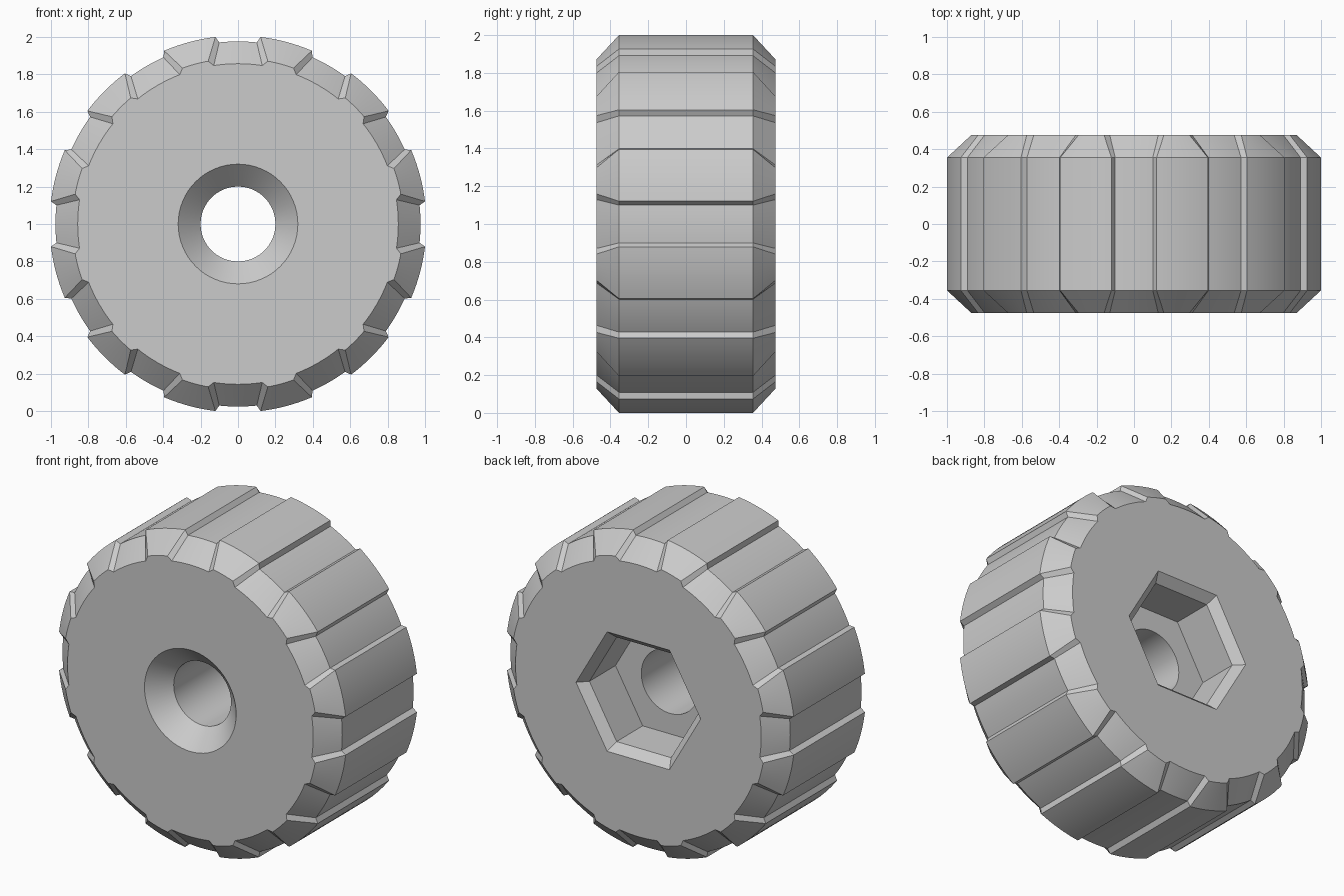
import bpy, bmesh
from math import sin, cos, radians

cube = bpy.data.objects.get("Cube")
if cube:
    bpy.data.objects.remove(cube)

HALF = 0.475      # half thickness of the wheel
SHOULDER = 0.355  # where the end chamfers start
TEETH = 12

bm = bmesh.new()


def ring(polar, y):
    """Closed loop of (angle, radius) points in a plane of constant y."""
    return [bm.verts.new((r * sin(radians(a)), y, 1 + r * cos(radians(a))))
            for a, r in polar]


def circle(radius, count, start=0):
    return [(start + 360 * i / count, radius) for i in range(count)]


def toothed(floor_r, floor_a, ridge_r, ridge_a, steps=8):
    """Outline of alternating groove floors and raised ridges."""
    pitch = 360 / TEETH
    points = []
    for k in range(TEETH):
        for centre, half, r in ((0, floor_a, floor_r), (pitch / 2, pitch / 2 - ridge_a, ridge_r)):
            points += [(k * pitch + centre + half * (2 * i / steps - 1), r)
                       for i in range(steps + 1)]
    return points


def skin(a, b):
    n = len(a)
    for i in range(n):
        j = (i + 1) % n
        bm.faces.new((a[i], a[j], b[j], b[i]))


def fill_between(outer, inner):
    """Flat face with a hole."""
    edges = [bm.edges.get((loop[i - 1], loop[i]))
             for loop in (outer, inner) for i in range(len(loop))]
    bmesh.ops.triangle_fill(bm, edges=edges, use_beauty=True)


# Grooved rim with chamfered ends
mid = toothed(0.976, 5.9, 1.007, 6.9)
end = toothed(0.857, 8.7, 0.885, 10.4)
rim = [ring(end, -HALF), ring(mid, -SHOULDER), ring(mid, SHOULDER), ring(end, HALF)]

# Countersunk bore, then hexagonal pocket with a bevelled mouth
floor_y = HALF - 0.315
bore = [ring(circle(0.32, 64), -HALF), ring(circle(0.2, 64), -HALF + 0.12),
        ring(circle(0.2, 64), floor_y)]
pocket = [ring(circle(0.38, 6, 30), floor_y), ring(circle(0.38, 6, 30), HALF - 0.055),
          ring(circle(0.435, 6, 30), HALF)]

for loops in (rim, bore, pocket):
    for a, b in zip(loops, loops[1:]):
        skin(a, b)

# Front face, pocket floor and back face
fill_between(rim[0], bore[0])
fill_between(pocket[0], bore[-1])
fill_between(rim[-1], pocket[-1])
bmesh.ops.recalc_face_normals(bm, faces=bm.faces[:])

mesh = bpy.data.meshes.new("grip_wheel")
bm.to_mesh(mesh)
bm.free()
wheel = bpy.data.objects.new("grip_wheel", mesh)
bpy.context.collection.objects.link(wheel)

# Plain grey material
grey = bpy.data.materials.new("light_grey")
grey.use_nodes = True
colour = (0.6, 0.6, 0.6, 1)
grey.diffuse_color = colour
grey.node_tree.nodes["Principled BSDF"].inputs["Base Color"].default_value = colour
mesh.materials.append(grey)

# Smooth curves, crisp edges
bpy.ops.object.select_all(action="DESELECT")
wheel.select_set(True)
bpy.context.view_layer.objects.active = wheel
bpy.ops.object.shade_smooth_by_angle(angle=radians(25))
